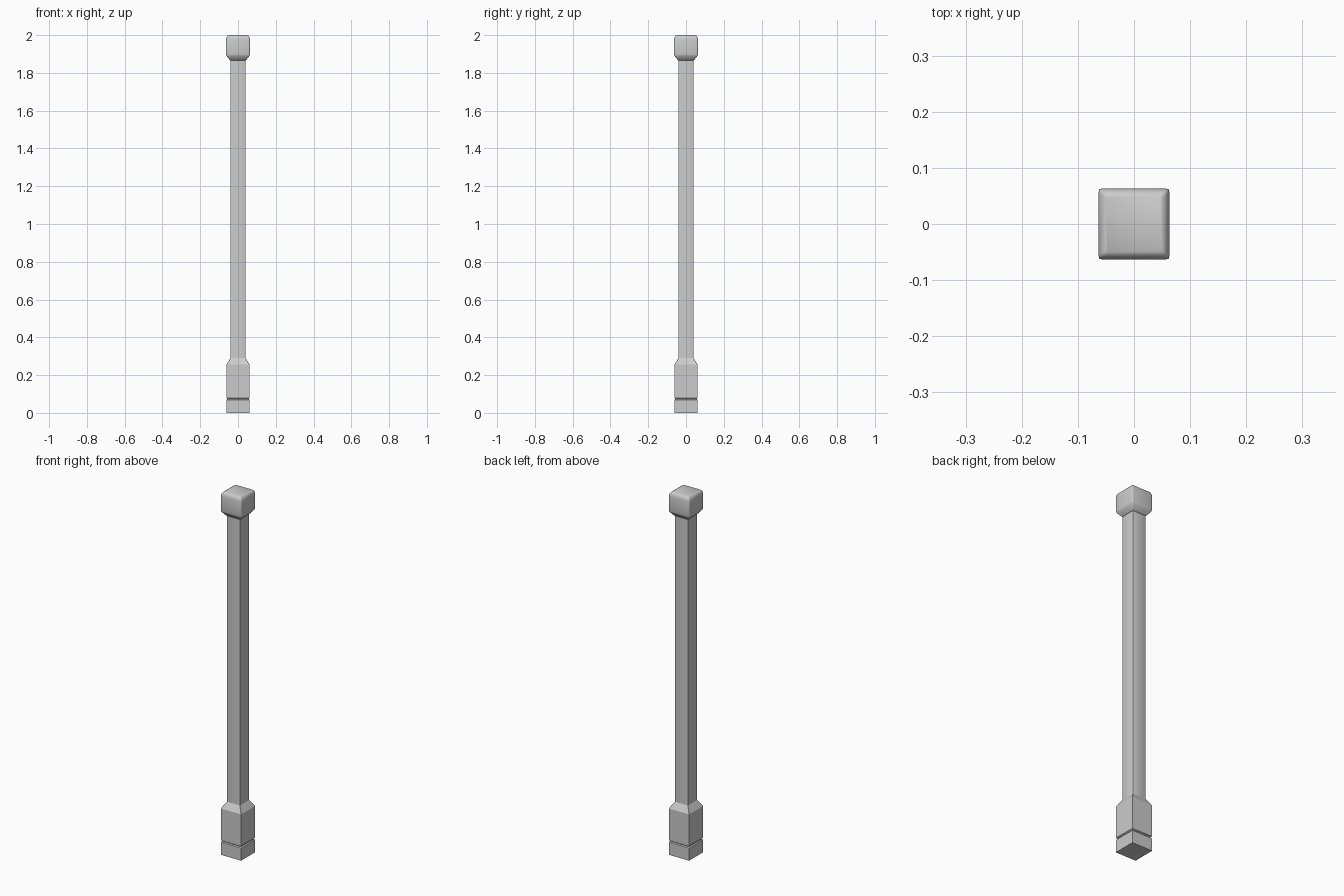
import bpy, bmesh, math

if "Cube" in bpy.data.objects:
    bpy.data.objects.remove(bpy.data.objects["Cube"])


def ring_points(half, r, z, seg):
    # square cross-section with rounded corners
    pts = []
    for k, (sx, sy) in enumerate([(1, 1), (-1, 1), (-1, -1), (1, -1)]):
        for i in range(seg + 1):
            a = math.pi / 2 * (k + i / seg)
            pts.append((sx * (half - r) + r * math.cos(a),
                        sy * (half - r) + r * math.sin(a), z))
    return pts


def loft(name, rings, seg=2, angle=30):
    # stacks square rings given as (half width, corner radius, height)
    bm = bmesh.new()
    loops = [[bm.verts.new(p) for p in ring_points(h, r, z, seg)] for h, r, z in rings]
    n = len(loops[0])
    for a, b in zip(loops, loops[1:]):
        for i in range(n):
            j = (i + 1) % n
            bm.faces.new((a[i], a[j], b[j], b[i]))
    bm.faces.new(loops[0][::-1])
    bm.faces.new(loops[-1])
    me = bpy.data.meshes.new(name)
    bm.to_mesh(me)
    bm.free()
    ob = bpy.data.objects.new(name, me)
    bpy.context.collection.objects.link(ob)
    bpy.ops.object.select_all(action='DESELECT')
    ob.select_set(True)
    bpy.context.view_layer.objects.active = ob
    bpy.ops.object.shade_smooth_by_angle(angle=math.radians(angle))
    return ob


W, S = 0.062, 0.040   # half widths of block and shaft

# base block with a narrow groove and sloped shoulder
loft("base_block", [(W, 0.001, 0), (W, 0.001, 0.069), (W - 0.005, 0.001, 0.073),
                    (W - 0.005, 0.001, 0.076), (W, 0.001, 0.080),
                    (W, 0.001, 0.255), (S, 0.001, 0.290)], seg=1)

# slim square shaft
loft("shaft", [(S, 0.002, 0.285), (S, 0.002, 1.875)], seg=2)

# cap with sloped underside and softened top
loft("cap", [(S, 0.002, 1.866), (0.045, 0.003, 1.870), (0.0615, 0.005, 1.891),
             (0.063, 0.006, 1.897), (0.063, 0.006, 1.978), (0.0605, 0.006, 1.989),
             (0.056, 0.005, 1.996), (0.050, 0.004, 2.0)], seg=3, angle=40)
